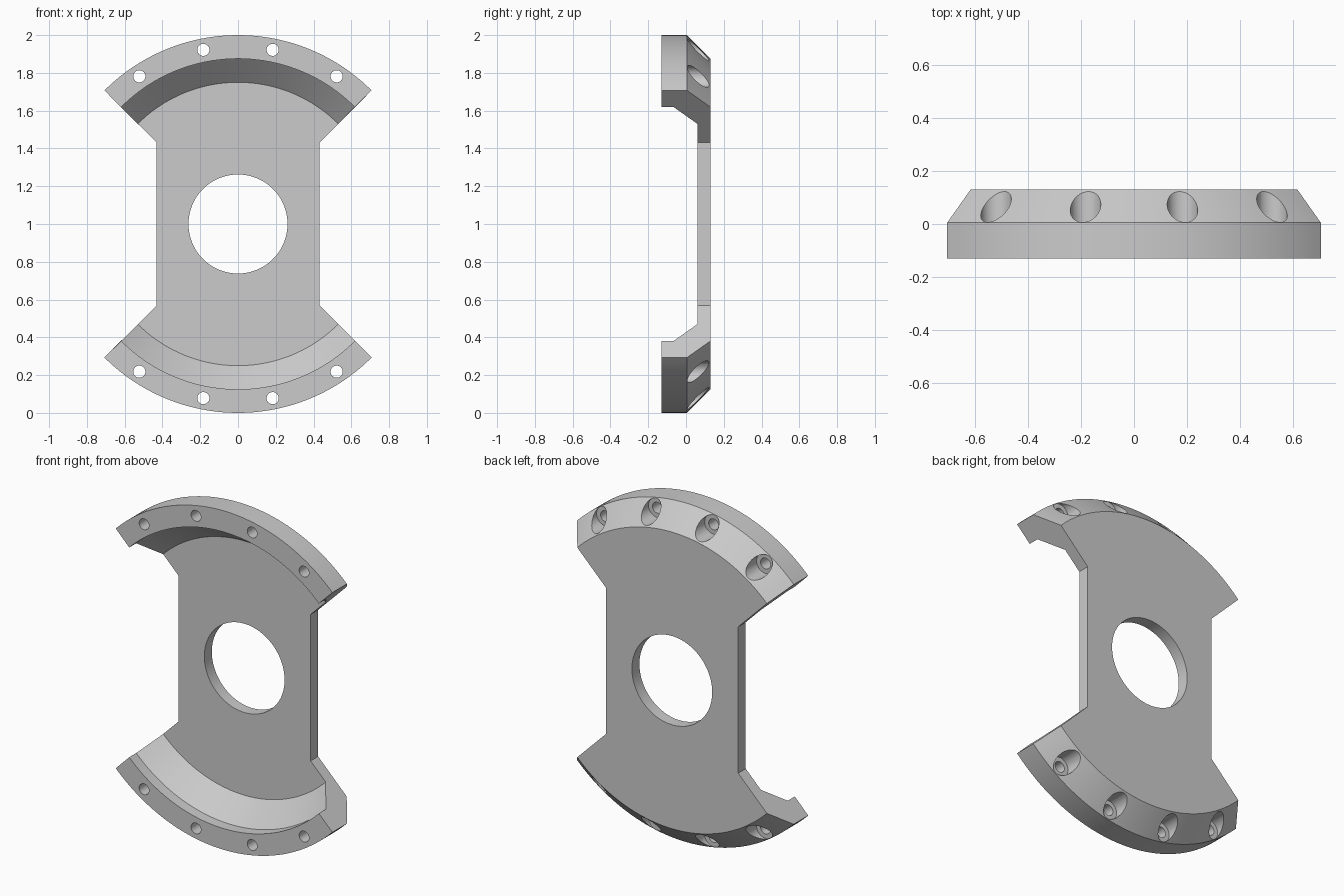
import bpy
import bmesh
from math import sin, cos, pi, radians
from mathutils import Matrix, Vector

cube = bpy.data.objects.get("Cube")
if cube:
    bpy.data.objects.remove(cube, do_unlink=True)

HALF = 0.13          # half thickness
SEGMENTS = 180

grey = bpy.data.materials.new("plain grey")
grey.use_nodes = True
grey.diffuse_color = (0.6, 0.6, 0.6, 1)
grey.node_tree.nodes["Principled BSDF"].inputs["Base Color"].default_value = (0.6, 0.6, 0.6, 1)


def make_object(name, bm):
    bmesh.ops.recalc_face_normals(bm, faces=bm.faces[:])
    mesh = bpy.data.meshes.new(name)
    bm.to_mesh(mesh)
    bm.free()
    mesh.materials.append(grey)
    obj = bpy.data.objects.new(name, mesh)
    bpy.context.collection.objects.link(obj)
    return obj


def lathe(name, profile, steps):
    """Revolve a closed (radius, y) profile about the front-back axis at z = 1."""
    bm = bmesh.new()
    rings = []
    for i in range(steps):
        a = 2 * pi * (i + 0.5) / steps
        rings.append([bm.verts.new((r * sin(a), y, 1 + r * cos(a))) for r, y in profile])
    n = len(profile)
    for i in range(steps):
        a, b = rings[i], rings[(i + 1) % steps]
        for j in range(n):
            k = (j + 1) % n
            bm.faces.new((a[j], a[k], b[k], b[j]))
    return make_object(name, bm)


def rod(bm, x, z, radius, y0, y1, sides):
    """Cylinder running front to back."""
    matrix = Matrix.Translation((x, (y0 + y1) / 2, z)) @ Matrix.Rotation(pi / 2, 4, 'X')
    bmesh.ops.create_cone(bm, cap_ends=True, segments=sides, radius1=radius,
                          radius2=radius, depth=y1 - y0, matrix=matrix)


def cut(target, cutter):
    cutter.hide_render = True
    mod = target.modifiers.new("cut", 'BOOLEAN')
    mod.operation = 'DIFFERENCE'
    mod.solver = 'EXACT'
    mod.object = cutter
    bpy.context.view_layer.objects.active = target
    bpy.ops.object.modifier_apply(modifier=mod.name)
    bpy.data.objects.remove(cutter, do_unlink=True)


# Dished disc with raised rim, chamfered back edge and centre bore
plate = lathe("flanged_plate", [
    (0.262, 0.06), (0.75, 0.06), (0.875, -0.065), (0.875, -HALF),
    (1.0, -HALF), (1.0, 0.005), (0.875, HALF), (0.262, HALF)], SEGMENTS)

# Side notches: straight waist opening out along 45 degree lines
for side in (-1, 1):
    bm = bmesh.new()
    outline = [(0.432, -0.432), (1.3, -1.3), (1.3, 1.3), (0.432, 0.432)]
    face = bm.faces.new([bm.verts.new((side * x, -0.3, 1 + z)) for x, z in outline])
    out = bmesh.ops.extrude_face_region(bm, geom=[face])
    moved = [v for v in out["geom"] if isinstance(v, bmesh.types.BMVert)]
    bmesh.ops.translate(bm, verts=moved, vec=Vector((0, 0.6, 0)))
    cut(plate, make_object("side_notch_cutter", bm))

# Screw holes through both rims, counterbored from the back
for radius, y0, y1 in ((0.058, 0.005, 0.3), (0.032, -0.3, 0.1)):
    bm = bmesh.new()
    for end in (-1, 1):
        for degrees in (-33.75, -11.25, 11.25, 33.75):
            a = radians(degrees)
            rod(bm, 0.94 * sin(a), 1 + end * 0.94 * cos(a), radius, y0, y1, 32)
    cut(plate, make_object("screw_hole_cutter", bm))

# Smooth curved walls, keep edges sharp
bpy.ops.object.select_all(action='DESELECT')
plate.select_set(True)
bpy.context.view_layer.objects.active = plate
bpy.ops.object.shade_smooth_by_angle(angle=radians(25))
